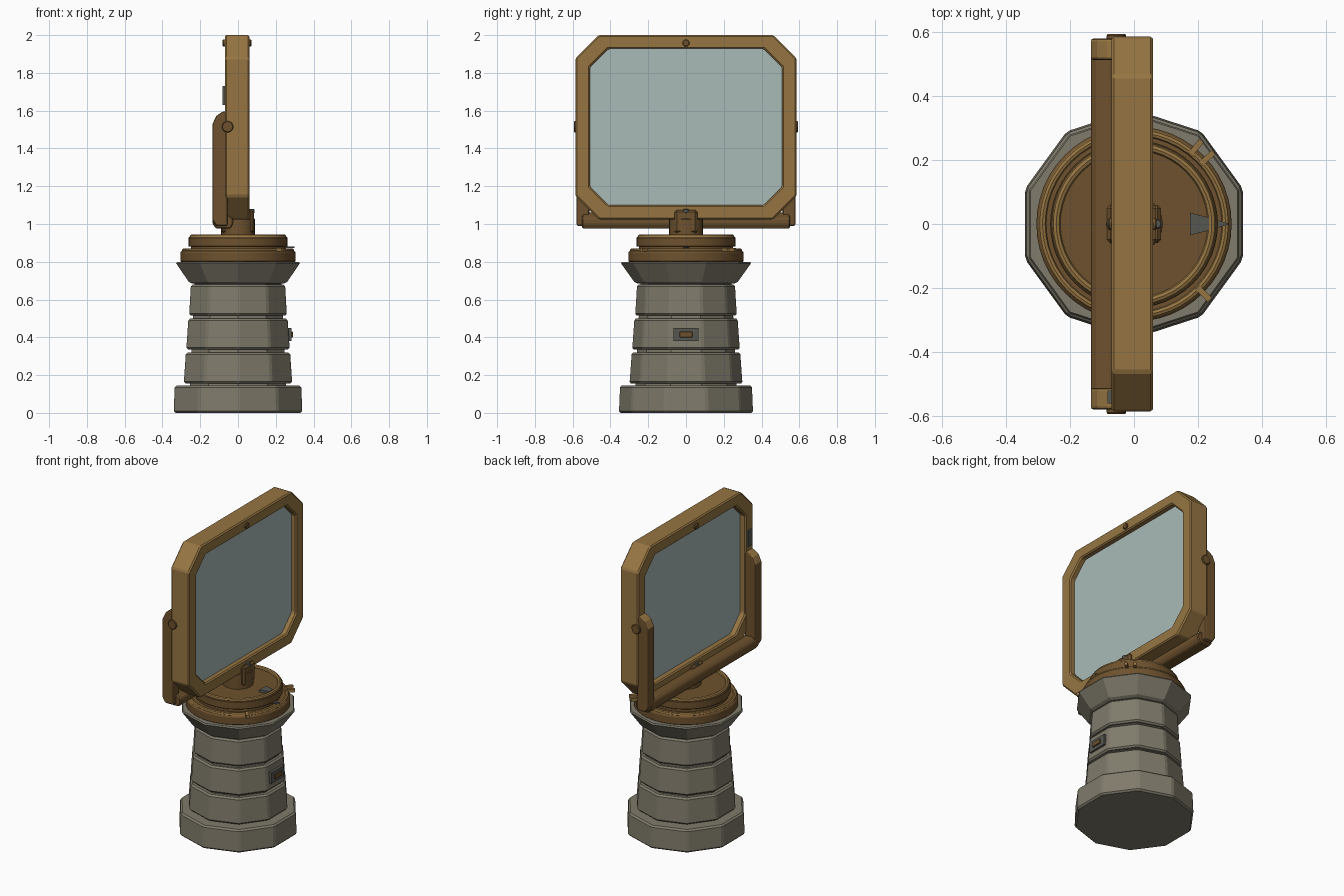
import bpy, bmesh, math
from mathutils import Matrix, Vector

if "Cube" in bpy.data.objects:
    bpy.data.objects.remove(bpy.data.objects["Cube"], do_unlink=True)


def material(name, srgb):
    m = bpy.data.materials.new(name)
    m.use_nodes = True
    col = [((c + 0.055) / 1.055) ** 2.4 for c in srgb] + [1]
    m.diffuse_color = col
    m.node_tree.nodes["Principled BSDF"].inputs["Base Color"].default_value = col
    return m


STONE = material("warm grey stone", (0.50, 0.48, 0.42))
GOLD = material("light bronze", (0.59, 0.46, 0.26))
BROWN = material("dark bronze", (0.43, 0.32, 0.18))
GLASS = material("pale mirror glass", (0.66, 0.73, 0.72))
GREY = material("dark iron", (0.34, 0.34, 0.32))


def finish(name, bm, mat, bevel=0.0, smooth=False, segments=1):
    bmesh.ops.recalc_face_normals(bm, faces=bm.faces)
    me = bpy.data.meshes.new(name)
    bm.to_mesh(me)
    bm.free()
    me.materials.append(mat)
    ob = bpy.data.objects.new(name, me)
    bpy.context.collection.objects.link(ob)
    if bevel:
        mod = ob.modifiers.new("Bevel", "BEVEL")
        mod.width, mod.segments = bevel, segments
        mod.limit_method, mod.angle_limit = "ANGLE", math.radians(30)
    if smooth:
        bpy.ops.object.select_all(action="DESELECT")
        ob.select_set(True)
        bpy.context.view_layer.objects.active = ob
        bpy.ops.object.shade_smooth_by_angle(angle=math.radians(35))
    return ob


def loft(bm, loops, ring=False):
    """Skin between loops; cap the ends, or join them into a ring."""
    rows = [[bm.verts.new(p) for p in loop] for loop in loops]
    pairs = list(zip(rows, rows[1:])) + ([(rows[-1], rows[0])] if ring else [])
    for a, b in pairs:
        for i in range(len(a)):
            j = (i + 1) % len(a)
            bm.faces.new((a[i], a[j], b[j], b[i]))
    if not ring:
        bm.faces.new(rows[0])
        bm.faces.new(rows[-1])


def lathe(name, profile, sides, mat, turn=0.0, ring=False, **kw):
    """Turn (radius, height) points about z."""
    bm = bmesh.new()
    angles = [turn + math.tau * i / sides for i in range(sides)]
    loft(bm, [[(r * math.cos(a), r * math.sin(a), z) for a in angles]
              for r, z in profile], ring)
    return finish(name, bm, mat, **kw)


def box(name, lo, hi, mat, turn=0.0, **kw):
    bm = bmesh.new()
    lo, hi = Vector(lo), Vector(hi)
    bmesh.ops.create_cube(bm, size=1, matrix=Matrix.Rotation(turn, 4, "Z")
                          @ Matrix.Translation((lo + hi) / 2)
                          @ Matrix.Diagonal((*(hi - lo), 1)))
    return finish(name, bm, mat, **kw)


def bolt(name, centre, axis, radius, depth, mat, sides=8):
    bm = bmesh.new()
    rot = Vector((0, 0, 1)).rotation_difference(Vector(axis)).to_matrix().to_4x4()
    bmesh.ops.create_cone(bm, cap_ends=True, segments=sides, radius1=radius,
                          radius2=radius, depth=depth,
                          matrix=Matrix.Translation(centre) @ rot)
    return finish(name, bm, mat, bevel=0.004)


def prism(name, outline, z0, z1, mat):
    bm = bmesh.new()
    loft(bm, [[(x, y, z) for x, y in outline] for z in (z0, z1)])
    return finish(name, bm, mat)


# Ten-sided stone pedestal, with recessed joints
TURN = math.radians(18)
tiers = [("base_stone", 0.0, 0.145, 0.358, 0.352),
         ("lower_stone", 0.155, 0.32, 0.302, 0.29),
         ("middle_stone", 0.335, 0.50, 0.288, 0.276),
         ("upper_stone", 0.515, 0.68, 0.272, 0.262),
         ("collar_stone", 0.685, 0.80, 0.268, 0.35)]
for name, z0, z1, r0, r1 in tiers:
    lathe(name, [(r0, z0), (r1, z1)], 10, STONE, TURN, bevel=0.01)
lathe("pedestal_core", [(0.27, 0.1), (0.24, 0.72)], 10, STONE, TURN)

# Plaque on the pedestal
box("plaque", (0.25, -0.065, 0.38), (0.283, 0.065, 0.45), GREY)
box("plaque_inset", (0.26, -0.035, 0.40), (0.291, 0.035, 0.43), BROWN, bevel=0.003)

# Stepped turntable with light rims
lathe("lower_turntable", [(0.305, 0.80), (0.305, 0.85), (0.295, 0.86)], 48, BROWN,
      bevel=0.003, smooth=True)
lathe("turntable_neck", [(0.25, 0.85), (0.25, 0.89)], 48, BROWN, smooth=True)
lathe("upper_turntable", [(0.262, 0.88), (0.262, 0.93)], 48, BROWN,
      bevel=0.003, smooth=True)


def rim(name, radius, z, minor):
    pts = [(radius + minor * math.cos(a), z + minor * math.sin(a))
           for a in (math.tau * i / 8 for i in range(8))]
    lathe(name, pts, 48, GOLD, ring=True, smooth=True)


rim("lower_rim", 0.286, 0.859, 0.012)
rim("upper_rim", 0.243, 0.932, 0.013)

# Index tabs and pointer
for i, deg in enumerate((42, 51, -45)):
    box(f"index_tab_{i + 1}", (0.28, -0.009, 0.855), (0.335, 0.009, 0.874), GOLD,
        math.radians(deg))
prism("pointer_plate", [(0.175, -0.035), (0.235, -0.02), (0.235, 0.02), (0.175, 0.035)],
      0.928, 0.945, GREY)
prism("pointer_tip", [(0.235, -0.02), (0.30, 0), (0.235, 0.02)], 0.872, 0.882, GREY)

# Hub with a lug and pin on each side
lathe("hub", [(0.09, 0.92), (0.09, 1.03)], 24, BROWN, bevel=0.005, smooth=True)
for side, label in ((1, "left"), (-1, "right")):
    xs = sorted((side * 0.055, side * 0.085))
    box(f"{label}_hub_lug", (xs[0], -0.06, 0.95), (xs[1], 0.06, 1.075), BROWN, bevel=0.012)
    bolt(f"{label}_hub_pin", (side * 0.072, 0, 1.068), (0, 0, 1), 0.016, 0.024, GREY)


# Chamfered mirror frame and glass
def octagon(x, half, z0, z1, cut):
    pts = [(half, z0 + cut), (half, z1 - cut), (half - cut, z1), (cut - half, z1),
           (-half, z1 - cut), (-half, z0 + cut), (cut - half, z0), (half - cut, z0)]
    return [(x, y, z) for y, z in pts]


def outer(x):
    return octagon(x, 0.585, 1.025, 2.0, 0.122)


def inner(x, grow=0.0):
    return octagon(x, 0.508 + grow, 1.10 - grow, 1.928 + grow, 0.098)


bm = bmesh.new()
loft(bm, [outer(-0.07), outer(0.06), inner(0.06), inner(-0.07)], ring=True)
finish("mirror_frame", bm, GOLD, bevel=0.008)
bm = bmesh.new()
loft(bm, [inner(-0.03, 0.01), inner(0.025, 0.01)])
finish("mirror_glass", bm, GLASS)
bolt("frame_top_bolt", (-0.005, 0, 1.958), (1, 0, 0), 0.02, 0.152, BROWN)
box("frame_back_plate", (-0.082, -0.56, 1.63), (-0.068, -0.52, 1.73), GREY)

# Yoke holding the frame
bm = bmesh.new()
section = [(-0.135, 1.0), (-0.115, 0.975), (-0.04, 0.975), (-0.025, 1.0),
           (-0.025, 1.03), (-0.07, 1.06), (-0.115, 1.06), (-0.135, 1.04)]
loft(bm, [[(x, y, z) for x, z in section] for y in (-0.55, 0.55)])
finish("yoke_bar", bm, BROWN, bevel=0.006)
for side, label in ((1, "back"), (-1, "front")):
    outline = [(-0.135, 1.02), (-0.115, 0.99), (-0.055, 0.99), (-0.055, 1.60),
               (-0.085, 1.593), (-0.115, 1.572), (-0.135, 1.53)]
    bm = bmesh.new()
    loft(bm, [[(x, side * y, z) for x, z in outline] for y in (0.512, 0.58)])
    arm = finish(f"{label}_yoke_arm", bm, BROWN, bevel=0.01, segments=2)
    arm.data.materials.append(GOLD)
    for f in arm.data.polygons:
        if f.center.z > 1.5 and f.normal.z > 0.1:
            f.material_index = 1
    bolt(f"{label}_pivot_bolt", (-0.055, side * 0.575, 1.515), (0, 1, 0), 0.032, 0.036, BROWN)
